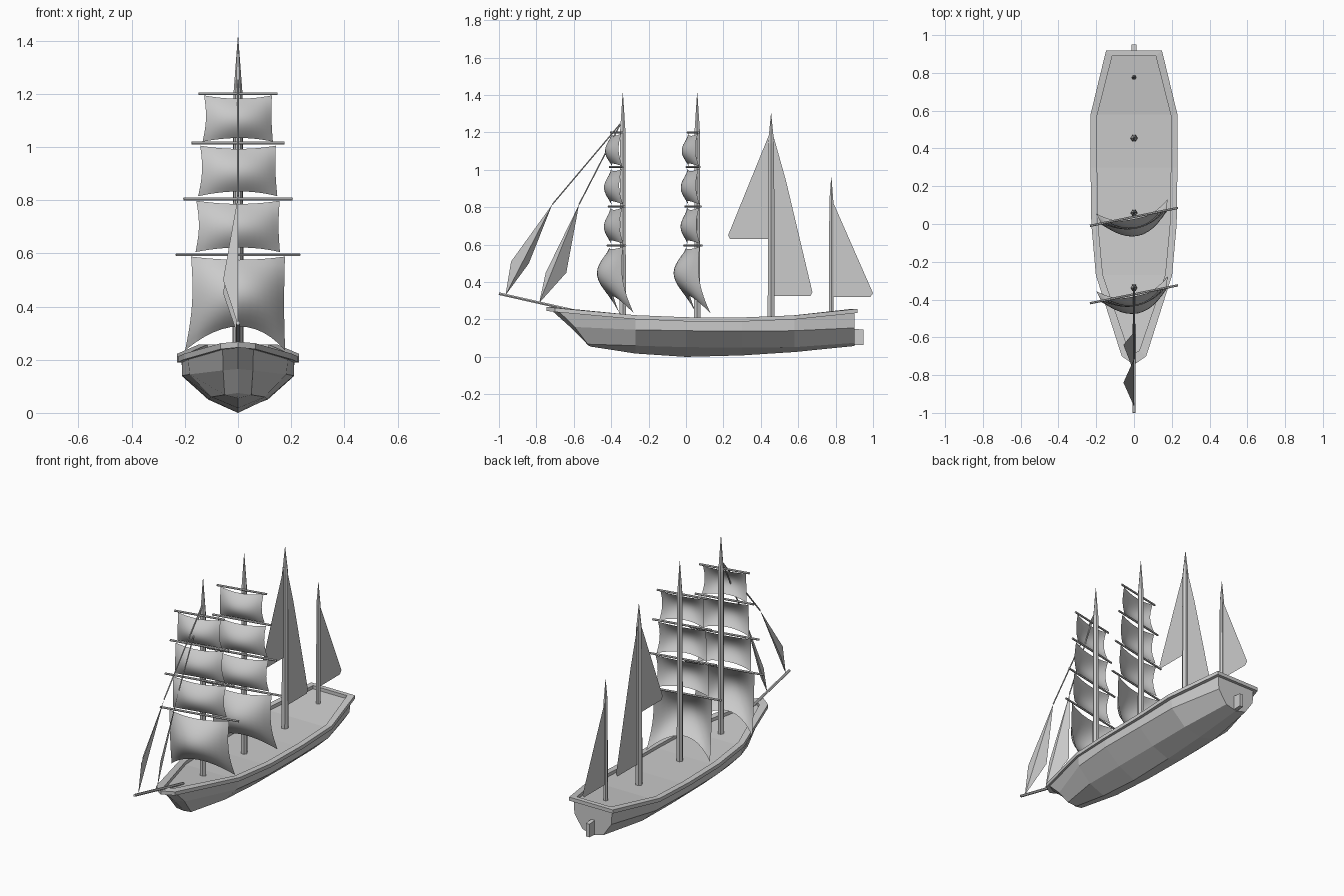
import bpy, bmesh, math
from mathutils import Vector, Matrix

if "Cube" in bpy.data.objects:
    bpy.data.objects.remove(bpy.data.objects["Cube"])


def make(name, verts, faces, smooth=False):
    me = bpy.data.meshes.new(name)
    bm = bmesh.new()
    vs = [bm.verts.new(v) for v in verts]
    for f in faces:
        bm.faces.new([vs[i] for i in f])
    bmesh.ops.remove_doubles(bm, verts=bm.verts, dist=0.0005)
    bmesh.ops.recalc_face_normals(bm, faces=bm.faces)
    bm.to_mesh(me)
    bm.free()
    for p in me.polygons:
        p.use_smooth = smooth
    ob = bpy.data.objects.new(name, me)
    bpy.context.collection.objects.link(ob)
    return ob


def loft(name, rings, close_ring=True, caps=True, smooth=False):
    n = len(rings[0])
    verts = [v for r in rings for v in r]
    faces = []
    for a in range(len(rings) - 1):
        for i in range(n if close_ring else n - 1):
            j = (i + 1) % n
            faces.append((a*n + i, a*n + j, (a+1)*n + j, (a+1)*n + i))
    if caps:
        faces += [tuple(range(n)), tuple(range((len(rings)-1)*n, len(rings)*n))]
    return make(name, verts, faces, smooth)


def rod(name, p, q, r, sides=6, r2=None):
    p, q = Vector(p), Vector(q)
    rot = (q - p).to_track_quat('Z', 'Y')
    rings = []
    for c, rad in ((p, r), (q, r if r2 is None else r2)):
        rings.append([c + rot @ Vector((rad*math.cos(2*math.pi*i/sides),
                                        rad*math.sin(2*math.pi*i/sides), 0)) for i in range(sides)])
    return loft(name, rings)


# Hull: per station the top, side, chine and keel points, mirrored into a ring
stations = [
    [(0, -.72, .25), (0, -.625, .165), (0, -.535, .075), (0, -.525, .062)],
    [(.058, -.68, .243), (.056, -.595, .16), (.05, -.525, .068), (0, -.51, .055)],
    [(.188, -.27, .203), (.182, -.27, .145), (.10, -.27, .06), (0, -.27, .018)],
    [(.21, 0, .193), (.21, 0, .14), (.11, 0, .052), (0, 0, 0)],
    [(.212, .3, .192), (.21, .3, .138), (.112, .3, .05), (0, .3, .008)],
    [(.208, .58, .202), (.205, .58, .14), (.11, .58, .052), (0, .58, .026)],
    [(.13, .90, .238), (.125, .90, .155), (.07, .90, .075), (0, .90, .058)],
]
loft("hull", [s + [(-x, y, z) for x, y, z in reversed(s[:3])] for s in stations])

# Rail: outer x, outer y, inner x, inner y, top z
rail = [(.065, -.70, .028, -.67, .262), (.202, -.27, .165, -.27, .223),
        (.226, 0, .19, 0, .212), (.23, .3, .195, .3, .211),
        (.23, .58, .195, .575, .222), (.148, .918, .115, .89, .257)]


def rail_ring(s, k):
    ox, oy, ix, iy, z = s
    return [(k*ox, oy, z), (k*ix, iy, z), (k*ix, iy, z - .022), (k*ox, oy, z - .022)]


rings = [rail_ring((0, -.745, 0, -.685, .268), 1)]
rings += [rail_ring(s, 1) for s in rail] + [rail_ring(s, -1) for s in reversed(rail)]
rings.append(rings[0])
loft("deck_rail", rings, caps=False)

# Rudder
loft("rudder", [[(x, .86, .06), (x, .95, .065), (x, .95, .145), (x, .86, .155)] for x in (-.012, .012)])

# Bowsprit
rod("bowsprit", (0, -1, .338), (0, -.53, .232), .008)

# Masts with pointed tips
for name, y, r, neck, tip in (("fore", -.338, .019, 1.2, 1.412), ("main", .06, .019, 1.2, 1.412),
                              ("mizzen", .455, .021, 1.14, 1.3), ("aft", .777, .014, .83, .96)):
    rod(name + "_mast", (0, y, .19), (0, y, neck), r, 6, r*.9)
    rod(name + "_mast_tip", (0, y, neck), (0, y, tip), r*.9, 6, .001)

# Yards and billowing square sails:
# yard z, yard half length, sail top z, corner z, foot z, top and foot half widths, belly, clew setback
tiers = [(1.2, .151, 1.194, 1.02, 1.034, .13, .135, .045, .005),
         (1.015, .178, 1.005, .815, .833, .145, .152, .05, .005),
         (.805, .209, .798, .605, .622, .16, .162, .05, .005),
         (.595, .238, .588, .235, .325, .18, .192, .10, .055)]


def square_sail(name, mat, tier, n=12):
    _, _, zt, zc, zf, wt, wf, belly, back = tier
    rows = []
    for j in range(n + 1):
        t = j / n
        row = []
        for i in range(n + 1):
            u = 2*i/n - 1
            arch = 1 - u*u
            w = (wt + (wf - wt)*t) * (1 - .05*math.sin(math.pi*t))
            foot = zc + (zf - zc)*arch
            top = zt - .012*arch
            bulge = belly*arch*(.25 + .75*math.sin(math.pi*min(1, t*.85))) + .015*math.sin(math.pi*t)
            row.append(mat @ Vector((u*w, -bulge + back*t*t*(1 - .3*arch), top + (foot - top)*t)))
        rows.append(row)
    loft(name, rows, close_ring=False, caps=False, smooth=True)


for mast, y in (("fore", -.372), ("main", .038)):
    mat = Matrix.Translation((0, y, 0)) @ Matrix.Rotation(math.radians(11.5), 4, 'Z')
    for k, tier in enumerate(tiers):
        z, h = tier[:2]
        rod(f"{mast}_yard_{k}", mat @ Vector((-h, 0, z)), mat @ Vector((h, 0, z)), .006)
        square_sail(f"{mast}_square_sail_{k}", mat, tier)

# Jibs and their stays
for name, tack, luff, head, clew in (
        ("outer", (0, -.965, .33), (0, -.935, .51), (0, -.715, .815), (-.056, -.84, .50)),
        ("inner", (0, -.785, .288), (0, -.75, .45), (0, -.572, .815), (-.056, -.64, .45))):
    make(name + "_jib", [tack, luff, head, clew], [(0, 1, 2), (0, 2, 3)])
    rod(name + "_stay", head, (0, -.348, 1.25), .004)

# Flat fore-and-aft sails on the rear masts
for name, pts in (("mizzen_sail", [(.465, 1.19), (.535, .94), (.676, .345), (.665, .325), (.465, .325)]),
                  ("mizzen_staysail", [(.445, 1.19), (.225, .65), (.235, .63), (.445, .63)]),
                  ("aft_sail", [(.785, .83), (1.0, .34), (.985, .32), (.785, .32)])):
    make(name, [(0, y, z) for y, z in pts], [tuple(range(len(pts)))])
